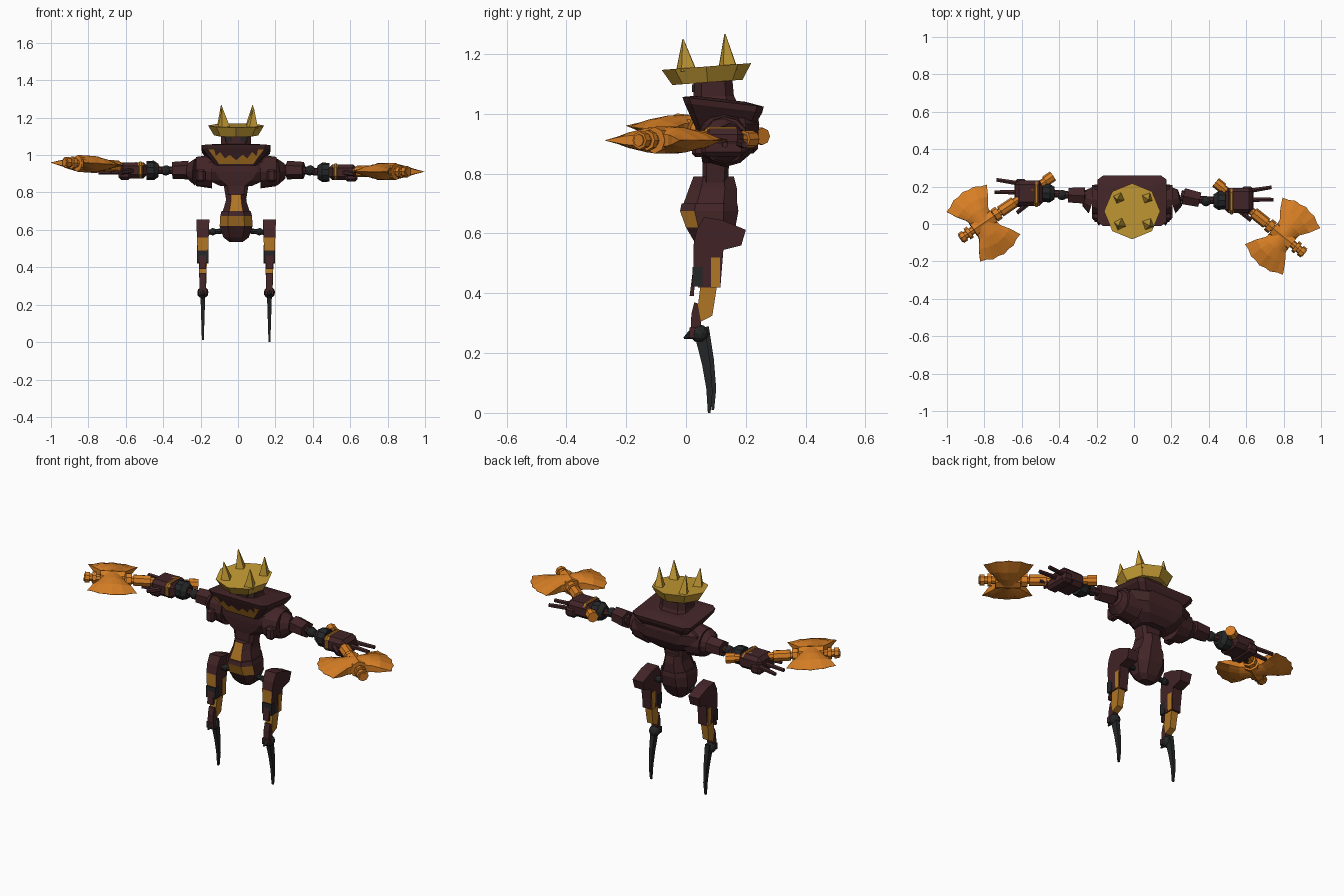
import bpy, bmesh, math
from mathutils import Vector, Matrix

if "Cube" in bpy.data.objects:
    bpy.data.objects.remove(bpy.data.objects["Cube"])


def material(name, rgb):
    m = bpy.data.materials.new(name)
    m.use_nodes = True
    m.diffuse_color = (*rgb, 1)
    m.node_tree.nodes["Principled BSDF"].inputs["Base Color"].default_value = (*rgb, 1)
    return m


MAROON = material("dark maroon", (.055, .018, .020))
BLACK = material("charcoal black", (.018, .019, .020))
GOLD = material("trim gold", (.44, .18, .018))
CROWN = material("crown yellow", (.56, .33, .035))
ORANGE = material("weapon orange", (.68, .21, .018))
CX = -.01  # centre line of the body


def finish(name, bm, mat, second=None, rule=None):
    """Turn a bmesh into an object; faces passing the rule get the second colour."""
    bmesh.ops.recalc_face_normals(bm, faces=bm.faces)
    for f in bm.faces:
        if rule and rule(f.normal, f.calc_center_median()):
            f.material_index = 1
    me = bpy.data.meshes.new(name)
    bm.to_mesh(me)
    bm.free()
    me.materials.append(mat)
    if second:
        me.materials.append(second)
    ob = bpy.data.objects.new(name, me)
    bpy.context.collection.objects.link(ob)
    return ob


def rod(name, mat, p, q, r1, r2=None, n=8, turn=0):
    """Cylinder, cone or square bar between two points."""
    p, q = Vector(p), Vector(q)
    bm = bmesh.new()
    rot = (q - p).to_track_quat('Z', 'Y').to_matrix().to_4x4()
    bmesh.ops.create_cone(bm, cap_ends=True, segments=n, radius1=r1,
                          radius2=r1 if r2 is None else r2, depth=(q - p).length,
                          matrix=Matrix.Translation((p + q) / 2) @ rot @ Matrix.Rotation(turn, 4, 'Z'))
    return finish(name, bm, mat)


def ball(name, mat, c, r):
    bm = bmesh.new()
    bmesh.ops.create_icosphere(bm, subdivisions=2, radius=r, matrix=Matrix.Translation(c))
    return finish(name, bm, mat)


def box(name, mat, c, size, bevel=0):
    bm = bmesh.new()
    bmesh.ops.create_cube(bm, size=1, matrix=Matrix.Translation(c) @ Matrix.Diagonal((*size, 1)))
    if bevel:
        bmesh.ops.bevel(bm, geom=bm.edges[:], offset=bevel, segments=1, affect='EDGES')
    return finish(name, bm, mat)


def loft(name, mat, rings, c=.5, tilt=0, second=None, rule=None):
    """Stack of chamfered rectangles: (z, half width, front y, back y)."""
    bm = bmesh.new()
    loops = []
    for z, rx, y0, y1 in rings:
        cy, ry, k = (y0 + y1) / 2, (y1 - y0) / 2, 1 - c
        pts = [(1, -k), (1, k), (k, 1), (-k, 1), (-1, k), (-1, -k), (-k, -1), (k, -1)]
        loops.append([bm.verts.new((CX + x * rx, cy + y * ry, z + tilt * y * ry)) for x, y in pts])
    for a, b in zip(loops, loops[1:]):
        for i in range(8):
            j = (i + 1) % 8
            bm.faces.new((a[i], a[j], b[j], b[i]))
    bm.faces.new(loops[0])
    bm.faces.new(loops[-1])
    return finish(name, bm, mat, second, rule)


def prism(name, mat, profile, x, w, w_low=None, shift=(0, 0), second=None, rule=None):
    """Side profile (y, z) widened along x, optionally thinner at the bottom."""
    w_low = w if w_low is None else w_low
    zs = [z for _, z in profile]
    lo, hi = min(zs), max(zs)
    bm = bmesh.new()
    sides = []
    for s in (-1, 1):
        sides.append([bm.verts.new((x + s * (w_low + (w - w_low) * (z - lo) / (hi - lo)),
                                    y + shift[0], z + shift[1])) for y, z in profile])
    a, b = sides
    bm.faces.new(a)
    bm.faces.new(b)
    for i in range(len(a)):
        j = (i + 1) % len(a)
        bm.faces.new((a[i], a[j], b[j], b[i]))
    return finish(name, bm, mat, second, rule)


# Crown: flared octagon with four spikes
rod("crown", CROWN, (CX, .072, 1.105), (CX, .068, 1.158), .118, .15)
for x, y, tip in ((-.075, 0, 1.25), (.075, 0, 1.25), (-.08, .14, 1.267), (.07, .14, 1.267)):
    rod("crown_spike", CROWN, (x, y, 1.145), (x * 1.12, y - .01, tip), .036, .002, n=4, turn=.4)

# Head and eyes
loft("head", MAROON, [(1.02, .095, .01, .18), (1.06, .08, .025, .16), (1.115, .08, .025, .155)], c=.4)
for s in (-1, 1):
    box("eye", BLACK, (CX + s * .04, .024, 1.085), (.035, .008, .025))

# Chest: flared collar block over a rounded torso
loft("collar", MAROON, [(.935, .11, .035, .21), (1.02, .18, -.005, .255), (1.04, .185, -.012, .26),
                        (1.05, .11, .03, .2)], c=.17, tilt=-.12)
loft("torso", MAROON, [(.835, .085, .055, .18), (.865, .15, .05, .215), (.91, .205, .045, .24),
                       (.965, .2, .045, .245), (.99, .15, .04, .24)], c=.45)
# Jagged gold emblem on the collar front
half = [(.09, .06), (.148, .93), (.118, .93), (.108, .55), (.085, .78), (.06, .4), (.035, .62)]
outline = [(0, .06)] + half + [(0, .3)] + [(-x, t) for x, t in reversed(half)]
bm = bmesh.new()
bm.faces.new([bm.verts.new((CX + x, .031 - .04 * t, .946 + .09 * t)) for x, t in outline])
finish("chest_emblem", bm, GOLD)

# Waist and pelvis, with front trim chosen by direction and height
loft("spine", MAROON, [(.77, .055, .055, .14), (.85, .068, .055, .145)], c=.3)
loft("abdomen", MAROON, [(.69, .075, -.012, .17), (.75, .056, .01, .17), (.79, .052, .025, .16)], c=.5,
     second=GOLD, rule=lambda n, c: n.y < -.85)
loft("pelvis", MAROON, [(.535, .035, .06, .11), (.56, .068, .035, .135), (.62, .088, .0, .165),
                        (.675, .085, -.02, .175), (.7, .078, -.015, .172)], c=.5,
     second=GOLD, rule=lambda n, c: n.y < -.3 and .62 < c.z < .68)

# Legs
thigh = [(.035, .61), (.06, .655), (.12, .645), (.2, .612), (.185, .56), (.125, .545),
         (.115, .42), (.04, .42), (.025, .49), (.025, .56)]
shin = [(.05, .44), (.106, .44), (.088, .325), (.05, .305), (.04, .36)]
link = [(.028, .37), (.052, .36), (.05, .27), (.015, .27), (.018, .33)]
claw = [(.03, .27), (.068, .28), (.085, .17), (.093, .07), (.086, 0), (.077, 0), (.072, .08), (.058, .16)]
for s in (-1, 1):
    x = CX + s * .178
    shift = (.008, .01) if s < 0 else (-.004, 0)
    rod("hip_rod", BLACK, (CX + s * .06, .08, .595), (x, .08, .585), .014)
    ball("hip_joint", BLACK, (CX + s * .125, .08, .59), .02)
    prism("thigh", MAROON, thigh, x, .035, .026, second=GOLD,
          rule=lambda n, c: n.y < -.7 and .49 < c.z < .56)
    box("knee", BLACK, (x, .038, .455), (.06, .034, .065))
    box("thigh_trim", GOLD, (x, .098, .47), (.062, .03, .1))
    prism("knee_plate", MAROON, [(.012, .39), (.022, .47), (.032, .47), (.026, .39)], x, .018)
    prism("shin", GOLD, shin, x, .022, .018)
    prism("shin_link", MAROON, link, x, .017)
    ball("ankle", BLACK, (x, .045, .265), .031)
    rod("ankle_spur", BLACK, (x, .03, .268), (x, -.007, .25), .022, .003, n=6)
    box("ankle_plate", MAROON, (x, .022, .268), (.046, .02, .034))
    prism("claw_foot", BLACK, claw, x, .014, .005, shift=shift)


def axe(grip, head, butt):
    """Double-bladed axe lying flat, handle running from butt to head."""
    grip, head = Vector(grip), Vector(head)
    d = (head - grip).normalized()
    p = Vector((0, 0, 1)).cross(d).normalized()
    up = d.cross(p)

    def at(t):
        return head + d * t
    rod("axe_handle", ORANGE, at(butt), at(.15), .021)
    for t, length, r in ((butt, .05, .029), (-.33, .02, .029), (-.2, .09, .031), (-.1, .03, .037),
                         (-.065, .13, .045), (.085, .02, .034), (.12, .025, .03)):
        rod("axe_ring", ORANGE, at(t), at(t + length), r)
    for side in (-1, 1):
        bm = bmesh.new()
        skins = []
        for face in (-1, 1):
            grid = []
            for depth, width, thick in ((.01, .055, .045), (.075, .068, .042), (.13, .1, .03), (.2, .13, .001)):
                row = []
                for i in range(-4, 5):
                    t = i / 4
                    curve = depth / .2 * (.04 * t * t + .007 * (i % 2))
                    pos = at(t * width) + p * side * (depth - curve) + up * face * thick * (1 - .55 * t * t)
                    row.append(bm.verts.new(pos))
                grid.append(row)
            skins.append(grid)
            for a, b in zip(grid, grid[1:]):
                for i in range(8):
                    bm.faces.new((a[i], a[i + 1], b[i + 1], b[i]))
        low, high = skins
        rims = [[g[0] for g in grid] + grid[-1][1:-1] + [g[-1] for g in reversed(grid)] for grid in (low, high)]
        for i in range(len(rims[0])):
            j = (i + 1) % len(rims[0])
            if j:
                bm.faces.new((rims[0][i], rims[0][j], rims[1][j], rims[1][i]))
        finish("axe_blade", bm, ORANGE)


# Arms, hands and weapons
for s, elbow_y, hand_y, z in ((1, .122, .125, .908), (-1, .155, .165, .918)):
    rod("shoulder", MAROON, (CX + s * .13, .13, .912), (CX + s * .215, .13, .912), .09, .078, n=12)
    rod("shoulder_cap", MAROON, (CX + s * .215, .13, .912), (CX + s * .255, .14, .915), .075, .045, n=12)
    box("shoulder_guard", MAROON, (CX + s * .19, .045, .89), (.05, .05, .07), .012)
    a, e = Vector((s * .25, .152, .92)), Vector((s * .385, elbow_y, .918))
    w = Vector((s * .44, hand_y, z))
    rod("upper_arm", MAROON, a, a.lerp(e, .3), .03)
    rod("arm_block", MAROON, a.lerp(e, .1), a.lerp(e, .75), .05, .045, n=6)
    rod("arm_link", MAROON, a.lerp(e, .7), w, .02)
    ball("elbow", BLACK, e, .028)
    rod("wrist_cuff", BLACK, (s * .425, hand_y, z), (s * .45, hand_y, z), .035, .052, n=10)
    rod("wrist_band", BLACK, (s * .45, hand_y, z), (s * .49, hand_y, z), .052, .05, n=10)
    box("palm", MAROON, (s * .56, hand_y, z), (.15, .135, .085), .02)
    box("hand_trim", GOLD, (s * .522, hand_y - .005, z + .003), (.05, .137, .088), .02)
    box("knuckles", MAROON, (s * .605, hand_y, z - .02), (.07, .15, .06), .015)
    for y, reach in ((-.06, .68), (.005, .745), (.062, .735)):
        rod("finger", MAROON, (s * .6, hand_y + y * .8, z - .005), (s * reach, hand_y + y * 1.15, z - .012), .014, .011, n=6)
    rod("thumb", MAROON, (s * .56, hand_y - .05, z), (s * .625, hand_y - .105, z - .01), .016, .012, n=6)

axe((.44, .22, .915), (.795, -.065, .912), -.46)
axe((-.44, .252, .925), (-.805, .005, .952), -.45)
